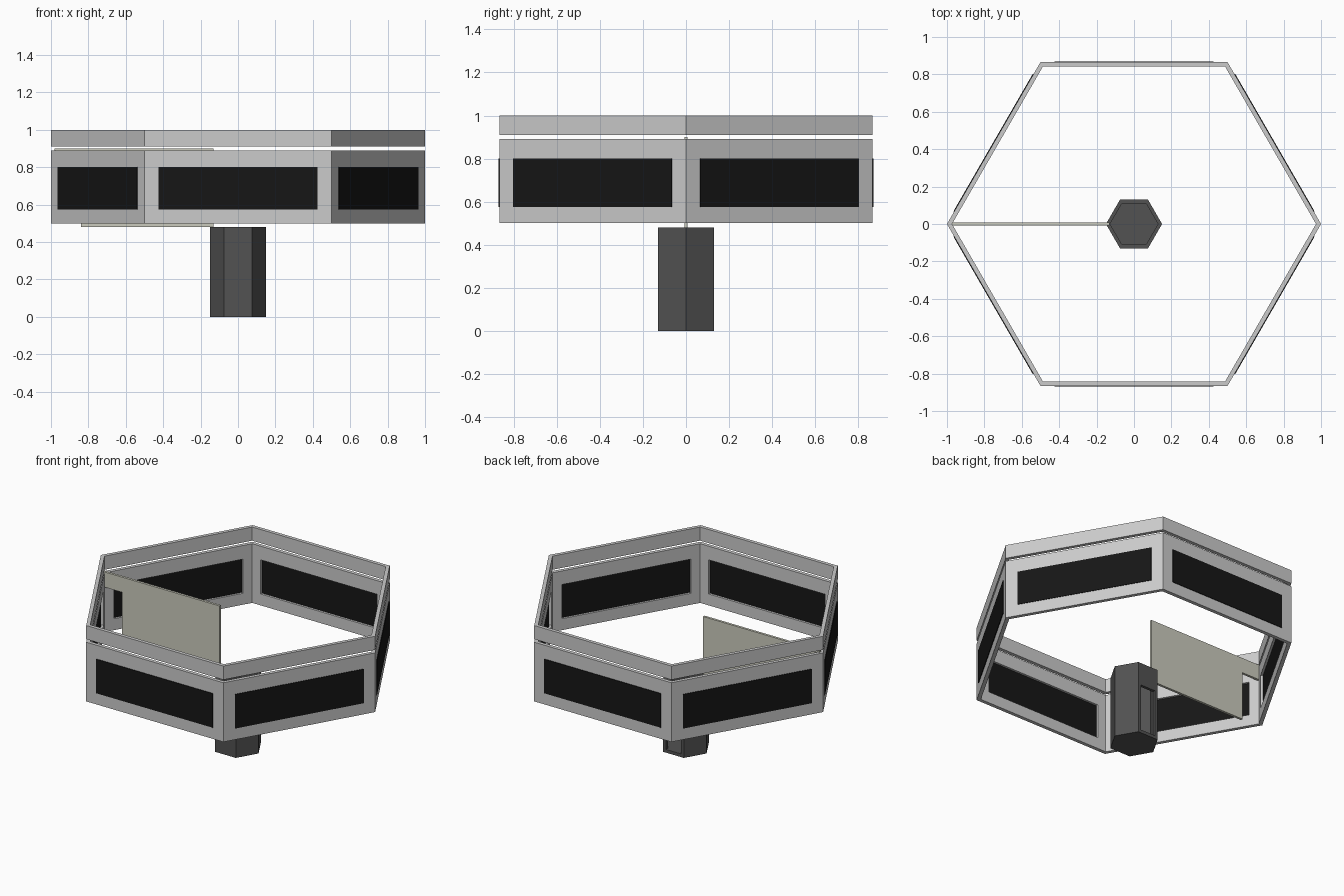
import bpy, bmesh, math
from mathutils import Matrix, Vector

if "Cube" in bpy.data.objects:
    bpy.data.objects.remove(bpy.data.objects["Cube"])


def material(name, rgb):
    m = bpy.data.materials.new(name)
    m.diffuse_color = (*rgb, 1)
    m.use_nodes = True
    m.node_tree.nodes["Principled BSDF"].inputs["Base Color"].default_value = m.diffuse_color
    return m


def finish(name, bm, mat=None):
    bmesh.ops.recalc_face_normals(bm, faces=bm.faces)
    me = bpy.data.meshes.new(name)
    bm.to_mesh(me)
    bm.free()
    ob = bpy.data.objects.new(name, me)
    bpy.context.collection.objects.link(ob)
    if mat:
        me.materials.append(mat)
    return ob


def hex_shell(name, profile, closed, mat=None):
    """Sweep (radius, z) points round six corners; an open profile gets end caps."""
    bm = bmesh.new()
    rings = [[bm.verts.new((r * math.cos(i * math.pi / 3), r * math.sin(i * math.pi / 3), z))
              for i in range(6)] for r, z in profile]
    n = len(rings)
    for k in range(n if closed else n - 1):
        a, b = rings[k], rings[(k + 1) % n]
        for i in range(6):
            j = (i + 1) % 6
            bm.faces.new((a[i], a[j], b[j], b[i]))
    if not closed:
        bm.faces.new(rings[0])
        bm.faces.new(rings[-1])
    return finish(name, bm, mat)


def add_box(bm, lo, hi, rot=0.0):
    lo, hi = Vector(lo), Vector(hi)
    m = (Matrix.Rotation(rot, 4, 'Z') @ Matrix.Translation((lo + hi) / 2)
         @ Matrix.Diagonal((*(hi - lo), 1)))
    bmesh.ops.create_cube(bm, size=1, matrix=m)


def side_boxes(name, near, far, mat=None):
    """One window-sized box on each of the six sides."""
    bm = bmesh.new()
    for i in range(6):
        add_box(bm, (near, -0.425, 0.575), (far, 0.425, 0.80), math.radians(30 + 60 * i))
    return finish(name, bm, mat)


def cut(ob, cutter):
    mod = ob.modifiers.new("cut", 'BOOLEAN')
    mod.operation = 'DIFFERENCE'
    mod.solver = 'EXACT'
    mod.object = cutter
    cutter.hide_render = True
    cutter.hide_set(True)


dark = material("dark_grey", (0.085, 0.085, 0.085))
black = material("black", (0.008, 0.008, 0.008))
stone = material("stone", (0.60, 0.60, 0.51))

# hexagonal outer wall with six window openings, and the rim floating above it
wall = hex_shell("window_wall", [(1, 0.5), (1, 0.89), (0.973, 0.89), (0.973, 0.5)], True)
cut(wall, side_boxes("window_cutter", 0.80, 0.90))
hex_shell("upper_rim", [(1, 0.91), (1, 1.0), (0.973, 1.0), (0.973, 0.91)], True)

# black panes, slightly proud outside and recessed inside
side_boxes("window_panes", 0.857, 0.870, black)

# hollow central tower with a doorway at the back
tower = hex_shell("central_tower", [(0.15, 0), (0.15, 0.48), (0.128, 0.48), (0.128, 0.02)],
                  False, dark)
bm = bmesh.new()
add_box(bm, (-0.055, 0.09, 0.021), (0.055, 0.2, 0.33))
cut(tower, finish("door_cutter", bm))

# upright divider from the tower to the wall, notched below its outer arm
bm = bmesh.new()
outline = [(-0.13, 0.48), (-0.13, 0.90), (-0.98, 0.90), (-0.98, 0.80), (-0.84, 0.80), (-0.84, 0.48)]
face = bm.faces.new([bm.verts.new((x, -0.008, z)) for x, z in outline])
ext = bmesh.ops.extrude_face_region(bm, geom=[face])
bmesh.ops.translate(bm, vec=(0, 0.016, 0),
                    verts=[v for v in ext["geom"] if isinstance(v, bmesh.types.BMVert)])
finish("divider_panel", bm, stone)
